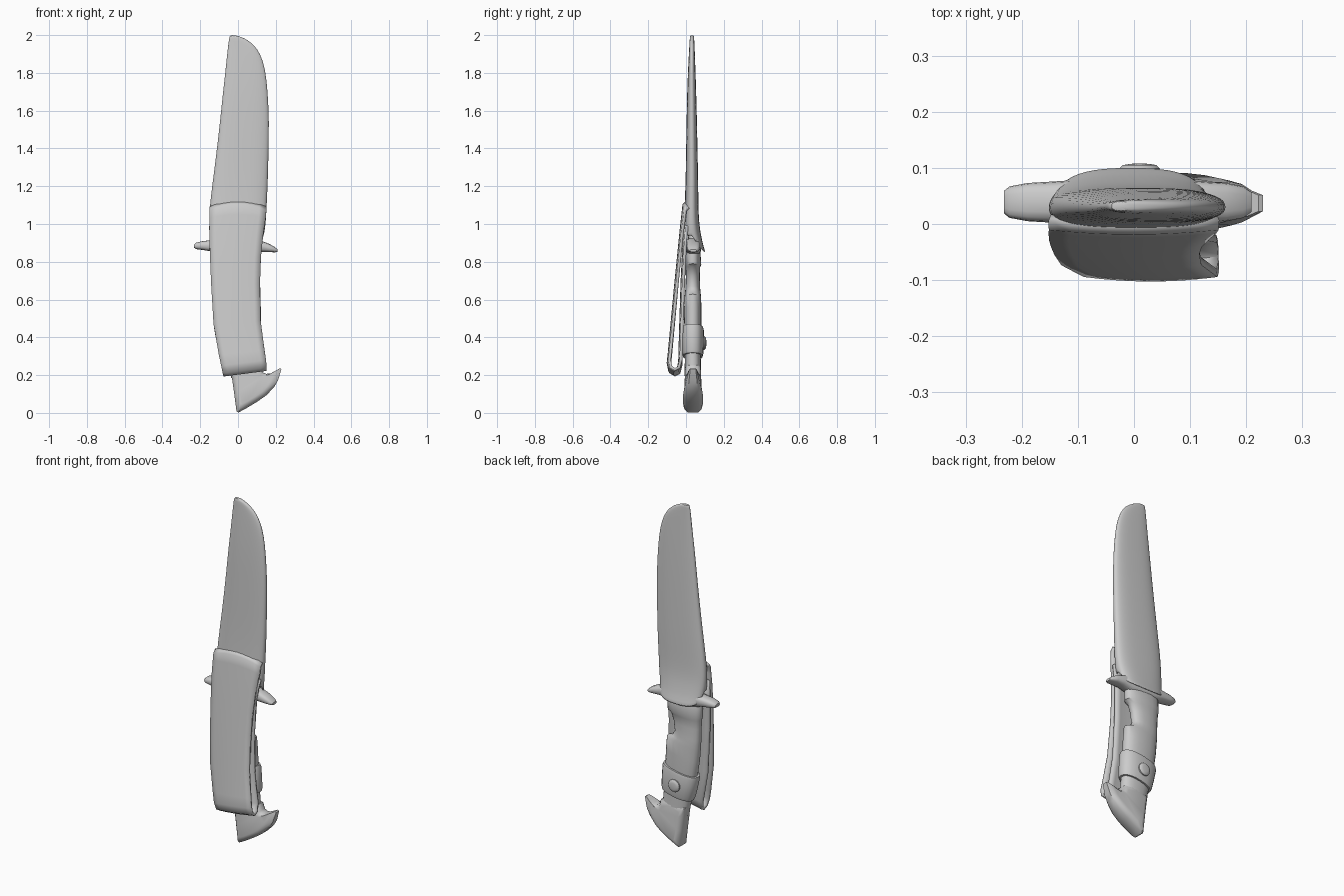
import bpy, bmesh, math
from mathutils import Vector

if "Cube" in bpy.data.objects:
    bpy.data.objects.remove(bpy.data.objects["Cube"])

YC = 0.036  # centre plane of knife and sheath


def interp(table, t):
    """Linear lookup of a row in a table sorted by its first column."""
    table = sorted(table)
    if t <= table[0][0]:
        return table[0][1:]
    for a, b in zip(table, table[1:]):
        if t <= b[0]:
            k = (t - a[0]) / (b[0] - a[0])
            return tuple(p + (q - p) * k for p, q in zip(a[1:], b[1:]))
    return table[-1][1:]


def loft(name, rings, closed=True, cap_start=True, cap_end=True, subsurf=0, thick=0, angle=40):
    bm = bmesh.new()
    vr = [[bm.verts.new(p) for p in r] for r in rings]
    n = len(rings[0])
    for a, b in zip(vr, vr[1:]):
        for i in range(n if closed else n - 1):
            j = (i + 1) % n
            bm.faces.new((a[i], a[j], b[j], b[i]))
    if closed and cap_start:
        bm.faces.new(vr[0][::-1])
    if closed and cap_end:
        bm.faces.new(vr[-1])
    bmesh.ops.recalc_face_normals(bm, faces=bm.faces)
    me = bpy.data.meshes.new(name)
    bm.to_mesh(me)
    bm.free()
    ob = bpy.data.objects.new(name, me)
    bpy.context.collection.objects.link(ob)
    bpy.ops.object.select_all(action='DESELECT')
    ob.select_set(True)
    bpy.context.view_layer.objects.active = ob
    bpy.ops.object.shade_smooth_by_angle(angle=math.radians(angle))
    if thick:
        m = ob.modifiers.new("thickness", 'SOLIDIFY')
        m.thickness, m.offset = abs(thick), (0 if thick > 0 else -1)
    if subsurf:
        m = ob.modifiers.new("smooth", 'SUBSURF')
        m.levels = m.render_levels = subsurf
    return ob


def oval(n, power):
    """Unit superellipse points."""
    pts = []
    for i in range(n):
        c, s = math.cos(2 * math.pi * i / n), math.sin(2 * math.pi * i / n)
        pts.append((math.copysign(abs(c) ** power, c), math.copysign(abs(s) ** power, s)))
    return pts


# Sheath: z, left x, right x, front y, back y
SHEATH = [(2.0, -.042, -.015, .022, .042), (1.985, -.047, .035, .02, .043),
          (1.95, -.052, .085, .018, .045), (1.9, -.058, .12, .015, .047),
          (1.82, -.066, .146, .011, .05), (1.7, -.08, .158, .006, .054),
          (1.55, -.095, .166, .003, .058), (1.35, -.118, .162, 0, .062),
          (1.2, -.138, .158, -.003, .065), (1.08, -.152, .152, -.008, .066),
          (1.0, -.154, .148, -.012, .07), (.94, -.15, .138, -.014, .08)]
rings = []
for k, (z, xl, xr, yf, yb) in enumerate(SHEATH):
    ring = []
    for c, s in oval(24, .75):
        x = (xl + xr) / 2 + c * (xr - xl) / 2
        y = (yf + yb) / 2 + s * (yb - yf) / 2
        if k == len(SHEATH) - 1:
            ring.append((x, y, z))
        else:
            ring.append((x, y, z))
    rings.append(ring)
# flared mouth: the back flap hangs in a U below the rim
for drop, flare in ((.05, .01), (.09, .024)):
    rings.append([(x * (1 - drop * .6), y + flare * max(0, s), z - drop * max(0, s) ** .6)
                  for (x, y, z), (c, s) in zip(rings[len(SHEATH) - 1], oval(24, .75))])
loft("sheath", rings, cap_end=False, subsurf=1, thick=-.007)

# Belt loop: strap path (y, z) and outline (z, left x, right x)
PATH = [(.004, 1.118), (-.012, 1.1), (-.017, 1.05), (-.028, .95), (-.041, .82), (-.055, .68),
        (-.074, .48), (-.089, .32), (-.095, .265), (-.088, .228), (-.066, .214), (-.044, .226),
        (-.034, .27), (-.029, .45), (-.021, .7), (-.012, .88), (-.004, 1.0)]
WIDTH = [(1.12, -.15, .15), (1.0, -.152, .143), (.9, -.15, .124), (.75, -.145, .117), (.6, -.137, .114),
         (.47, -.128, .12), (.35, -.107, .135), (.25, -.085, .15), (.2, -.075, .15)]
rings = []
for y, z in PATH:
    xl, xr = interp(WIDTH, z)
    slope = .13 * max(0, min(1, (.7 - z) / .45))
    arch = .03 * max(0, min(1, (z - .95) / .15))
    row = []
    for i in range(9):
        u = i / 4 - 1
        x = (xl + xr) / 2 + u * (xr - xl) / 2
        row.append((x, y + .008 * u * u, z + slope * (x - .03) - arch * u * u))
    rings.append(row)
loft("belt_loop", rings, closed=False, thick=.015, angle=50)

# Handle: z, left x, right x, half depth
HANDLE = [(.97, -.09, .06, .02), (.9, -.115, .08, .03), (.84, -.127, .088, .041), (.785, -.128, .086, .045),
          (.77, -.124, .066, .039), (.72, -.12, .048, .037), (.66, -.118, .04, .039), (.63, -.116, .055, .042),
          (.612, -.115, .09, .044), (.54, -.108, .096, .046), (.45, -.094, .1, .045),
          (.37, -.075, .105, .043), (.29, -.056, .11, .042), (.2, -.036, .118, .044)]


def section(z, xl, xr, h, grow=0, n=20):
    tilt = .2 * max(0, min(1, (.85 - z) / .3))
    out = []
    for c, s in oval(n, .85):
        x = (xl + xr) / 2 + c * ((xr - xl) / 2 + grow)
        out.append((x, YC + s * (h + grow), z + tilt * (x - (xl + xr) / 2)))
    return out


loft("handle", [section(*r) for r in HANDLE])

# Retaining band around the grip, with a snap button on its back
band = [section(z, *interp(HANDLE, z), grow=g)
        for z, g in ((.3, .001), (.3, .01), (.315, .014), (.375, .015), (.435, .014), (.45, .01), (.45, .001))]
loft("retaining_band", band)
button = []
for r, y in ((.036, .08), (.036, .099), (.03, .105), (.018, .107), (.006, .108)):
    button.append([(.01 + r * math.cos(a * math.pi / 10), y, .37 + r * math.sin(a * math.pi / 10))
                   for a in range(20)])
loft("snap_button", button)

# Cross guard: x, centre z, half height, half depth
GUARD = [(-.232, .883, .009, .02), (-.222, .884, .017, .028), (-.19, .886, .023, .034),
         (-.14, .885, .03, .037), (-.08, .882, .045, .041), (0, .88, .05, .042), (.07, .882, .043, .041),
         (.12, .882, .03, .037), (.165, .873, .022, .034), (.195, .864, .014, .028), (.209, .859, .007, .018)]
loft("cross_guard", [[(x, YC + .003 + hy * c, z + hz * s) for c, s in oval(16, .75)]
                     for x, z, hz, hy in GUARD])

# Beaked pommel: outline x, z, half depth
POMMEL = [(-.04, .24, .043), (-.034, .2, .043), (-.02, .1, .047), (-.008, .008, .05), (.002, .002, .052),
          (.04, .022, .053), (.1, .058, .054), (.15, .093, .05), (.19, .135, .044), (.212, .172, .038),
          (.23, .232, .026), (.222, .236, .026), (.195, .221, .033), (.172, .209, .038), (.15, .207, .041),
          (.13, .215, .043), (.118, .25, .043), (.04, .27, .043)]
mid = Vector((.07, .15))
rings = []
for side, inset in ((-1, .7), (-.9, .86), (-.55, 1), (.55, 1), (.9, .86), (1, .7)):
    ring = []
    for x, z, h in POMMEL:
        p = mid + (Vector((x, z)) - mid) * inset
        ring.append((p.x, YC + .001 + side * h, p.y))
    rings.append(ring)
loft("pommel", rings, angle=45)
